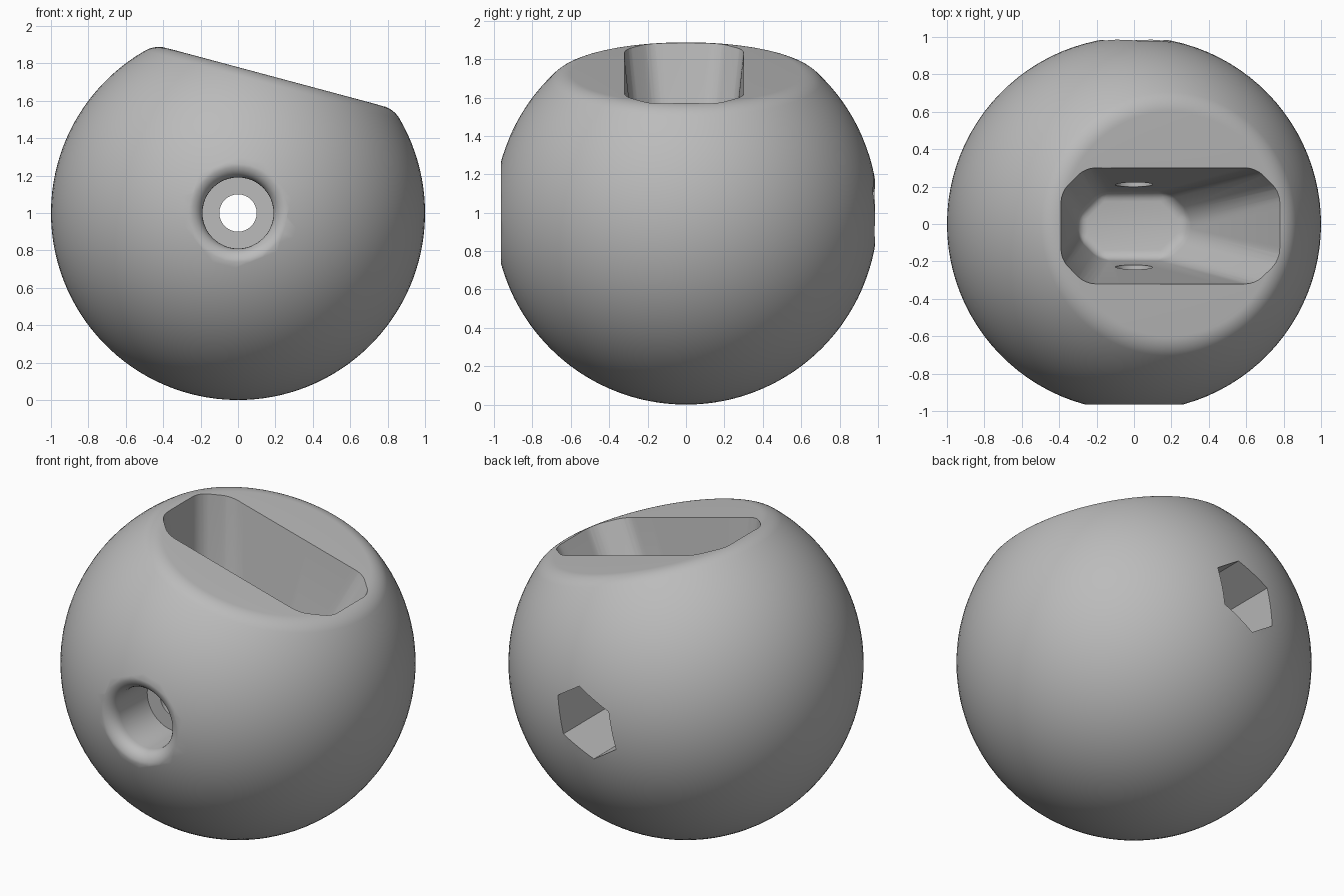
import bpy, bmesh
from math import sin, cos, pi, radians, atan2
from mathutils import Matrix, Vector

cube = bpy.data.objects.get("Cube")
if cube:
    bpy.data.objects.remove(cube)

CENTRE = Vector((0, 0, 1))
TILT = radians(15)
FLAT_H, FLAT_R, FILLET = 0.753, 0.6, 0.148

grey = bpy.data.materials.new("plain grey")
grey.use_nodes = True
colour = (0.5, 0.5, 0.5, 1)
grey.diffuse_color = colour
grey.node_tree.nodes["Principled BSDF"].inputs["Base Color"].default_value = colour


def finish(name, bm):
    bmesh.ops.recalc_face_normals(bm, faces=bm.faces)
    mesh = bpy.data.meshes.new(name)
    bm.to_mesh(mesh)
    bm.free()
    mesh.materials.append(grey)
    obj = bpy.data.objects.new(name, mesh)
    bpy.context.collection.objects.link(obj)
    return obj


def lathe(name, profile, steps, matrix):
    """Spin (radius, height) points around z, then place the result."""
    bm = bmesh.new()
    verts = [bm.verts.new((r, 0, h)) for r, h in profile]
    edges = [bm.edges.new(pair) for pair in zip(verts, verts[1:])]
    bmesh.ops.spin(bm, geom=verts + edges, cent=(0, 0, 0), axis=(0, 0, 1),
                   angle=2 * pi, steps=steps, use_merge=True)
    bmesh.ops.remove_doubles(bm, verts=bm.verts, dist=1e-4)
    bm.transform(matrix)
    return finish(name, bm)


def loft(name, lower, upper, bevel=0):
    """Join two matching rings into a solid, rounding all but the upper rim."""
    bm = bmesh.new()
    a = [bm.verts.new(p) for p in lower]
    b = [bm.verts.new(p) for p in upper]
    n = len(a)
    for i in range(n):
        j = (i + 1) % n
        bm.faces.new((a[i], a[j], b[j], b[i]))
    bm.faces.new(a)
    bm.faces.new(b)
    if bevel:
        rim = set(b)
        edges = [e for e in bm.edges if not set(e.verts) <= rim]
        bmesh.ops.bevel(bm, geom=edges, offset=bevel, segments=4, profile=0.5,
                        affect='EDGES', clamp_overlap=True)
    return finish(name, bm)


# Ball with a tilted flat and a rounded rim
blend = atan2(FLAT_R, FLAT_H - FILLET)
profile = [(0, FLAT_H)]
profile += [(FLAT_R + FILLET * sin(blend * i / 8),
             FLAT_H - FILLET + FILLET * cos(blend * i / 8)) for i in range(9)]
profile += [(sin(t), cos(t)) for t in
            (blend + (pi - blend) * i / 48 for i in range(1, 48))]
profile += [(0, -1)]
ball = lathe("ball_knob", profile, 96,
             Matrix.Translation(CENTRE) @ Matrix.Rotation(TILT, 4, 'Y'))


# Tapered eight-sided pocket through the flat
def octagon(x0, x1, y0, y1, c):
    return [(x0 + c, y0), (x1 - c, y0), (x1, y0 + c), (x1, y1 - c),
            (x1 - c, y1), (x0 + c, y1), (x0, y1 - c), (x0, y0 + c)]


def flat_z(x):
    return 1 + (FLAT_H - sin(TILT) * x) / cos(TILT)


mouth = [Vector((x, y, flat_z(x))) for x, y in octagon(-0.39, 0.78, -0.32, 0.3, 0.13)]
floor = [Vector((x, y, 0.66)) for x, y in octagon(-0.3, 0.28, -0.19, 0.17, 0.12)]
above = [f + (m - f) * 1.15 for f, m in zip(floor, mouth)]
pocket = loft("pocket_cutter", floor, above, 0.05)

# Front counterbore with a flared mouth, and the through hole
to_front = Matrix.Translation(CENTRE) @ Matrix.Rotation(pi / 2, 4, 'X')
flare = [(0.265 - 0.075 * cos(a), 0.89 + 0.075 * sin(a))
         for a in (radians(15 * i) for i in range(7))]
bore = lathe("front_bore_cutter",
             [(0, 0.62), (0.19, 0.62)] + flare + [(0.265, 1.2), (0, 1.2)],
             48, to_front)
hole = lathe("through_hole_cutter", [(0, -1.3), (0.1, -1.3), (0.1, 1.3), (0, 1.3)],
             32, to_front)

# Six-sided recess at the back
half = [(0.05, 0.213), (0.2, 0.115), (0.155, -0.11)]
hexagon = half + [(-x, -z) for x, z in half]
recess = loft("back_recess_cutter", [(x, 0.42, 1 + z) for x, z in hexagon],
              [(x, 1.2, 1 + z) for x, z in hexagon])

# Cut every opening out of the ball
bpy.context.view_layer.objects.active = ball
for cutter in (pocket, bore, hole, recess):
    mod = ball.modifiers.new(cutter.name, 'BOOLEAN')
    mod.operation = 'DIFFERENCE'
    mod.solver = 'EXACT'
    mod.object = cutter
    bpy.ops.object.modifier_apply(modifier=mod.name)
    bpy.data.objects.remove(cutter)

bpy.ops.object.select_all(action='DESELECT')
ball.select_set(True)
bpy.ops.object.shade_smooth_by_angle(angle=radians(32))
